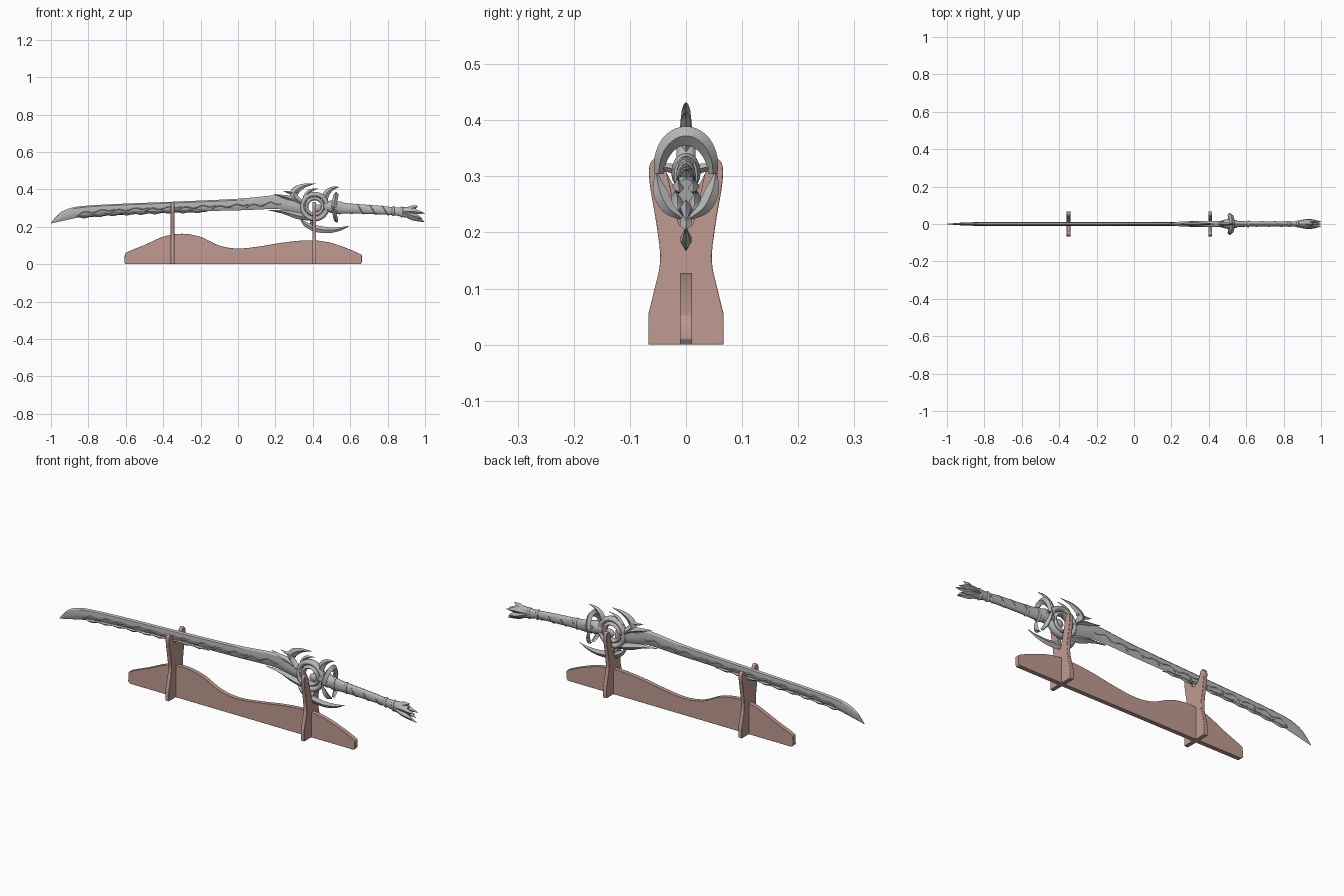
import bpy, bmesh, math
from mathutils import Vector

if "Cube" in bpy.data.objects:
    bpy.data.objects.remove(bpy.data.objects["Cube"])


def material(name, rgb):
    m = bpy.data.materials.new(name)
    m.diffuse_color = (*rgb, 1)
    m.use_nodes = True
    m.node_tree.nodes["Principled BSDF"].inputs["Base Color"].default_value = m.diffuse_color
    return m


STEEL = material("grey steel", (0.47, 0.47, 0.47))
WOOD = material("reddish wood", (0.53, 0.33, 0.29))
DIAMOND = [(1, 0), (0, 1), (-1, 0), (0, -1)]
BLADE = [(1, 0), (.75, .75), (.1, 1), (-.4, .9), (-1, 0), (-.4, -.9), (.1, -1), (.75, -.75)]
ROUND = [(math.cos(i * math.pi / 8), math.sin(i * math.pi / 8)) for i in range(16)]
X, Y = Vector((1, 0, 0)), Vector((0, 1, 0))


def smooth(rows, k=6):
    """Catmull-Rom curve through rows of any length."""
    p = [rows[0]] + list(rows) + [rows[-1]]
    out = []
    for i in range(1, len(p) - 2):
        for j in range(k):
            t = j / k
            out.append(tuple(.5 * (2 * b + (c - a) * t + (2 * a - 5 * b + 4 * c - d) * t * t
                             + (3 * b - a - 3 * c + d) * t ** 3)
                             for a, b, c, d in zip(*p[i - 1:i + 3])))
    return out + [tuple(rows[-1])]


def finish(name, bm, mat, bevel=0):
    bmesh.ops.recalc_face_normals(bm, faces=bm.faces)
    me = bpy.data.meshes.new(name)
    bm.to_mesh(me)
    bm.free()
    me.materials.append(mat)
    ob = bpy.data.objects.new(name, me)
    bpy.context.collection.objects.link(ob)
    if bevel:
        mod = ob.modifiers.new("soft edges", 'BEVEL')
        mod.width, mod.segments, mod.limit_method = bevel, 2, 'ANGLE'
    bpy.ops.object.select_all(action='DESELECT')
    ob.select_set(True)
    bpy.context.view_layer.objects.active = ob
    bpy.ops.object.shade_smooth_by_angle(angle=math.radians(32))
    return ob


def sweep(name, rows, section=DIAMOND, normal=Y, upright=False, k=6):
    """Loft a section along rows of (x, y, z, half width, half thickness)."""
    rows = smooth(rows, k)
    bm = bmesh.new()
    pts = [Vector(r[:3]) for r in rows]
    rings = []
    for i, r in enumerate(rows):
        d = pts[min(i + 1, len(pts) - 1)] - pts[max(i - 1, 0)]
        side = Vector((0, 0, 1)) if upright else d.cross(normal).normalized()
        a, b = max(r[3], .0006), max(r[4], .0006)
        rings.append([bm.verts.new(pts[i] + side * (a * u) + normal * (b * v)) for u, v in section])
    n = len(section)
    for p, q in zip(rings, rings[1:]):
        for i in range(n):
            bm.faces.new((p[i], p[(i + 1) % n], q[(i + 1) % n], q[i]))
    bm.faces.new(rings[0])
    bm.faces.new(rings[-1])
    return finish(name, bm, STEEL)


def plate(name, pts, thick, bevel, mat):
    """Extrude a closed outline of 3D points along the vector thick."""
    bm = bmesh.new()
    f = bm.faces.new([bm.verts.new(Vector(p) - thick / 2) for p in pts])
    ext = bmesh.ops.extrude_face_region(bm, geom=[f])
    bmesh.ops.translate(bm, vec=thick, verts=[v for v in ext['geom'] if isinstance(v, bmesh.types.BMVert)])
    return finish(name, bm, mat, bevel)


def torus(name, loc, R, r, rot, scale=(1, 1, 1)):
    bpy.ops.mesh.primitive_torus_add(location=loc, rotation=rot, major_radius=R, minor_radius=r,
                                     major_segments=40, minor_segments=10)
    ob = bpy.context.object
    ob.name, ob.scale = name, scale
    ob.data.materials.append(STEEL)
    bpy.ops.object.shade_smooth_by_angle(angle=math.radians(40))


# stand: wavy long board
top = smooth([(-.605, .055), (-.59, .066), (-.5, .103), (-.4, .147), (-.3, .163), (-.2, .146), (-.1, .1),
              (0, .084), (.12, .096), (.25, .117), (.38, .128), (.48, .118), (.57, .09), (.65, .056), (.662, .045)])
outline = [(-.598, 0), (-.608, .01)] + top + [(.662, .01), (.655, 0)]
plate("stand_board", [(x, 0, z) for x, z in outline], Y * .022, .003, WOOD)

# stand: two forked uprights
for name, x, low in (("upright_blade_end", -.35, .268), ("upright_handle_end", .408, .205)):
    half = [(.067, 0)] + smooth([(.067, .055), (.056, .1), (.046, .15), (.052, .21), (.063, .275), (.066, .305),
                                 (.064, .322), (.055, .332), (.042, .325), (.034, .305),
                                 (.022, (low + .3) / 2), (.012, low + .008)], 4)
    pts = half + [(0, low)] + [(-y, z) for y, z in reversed(half)]
    plate(name, [(x, y, z) for y, z in pts], X * .02, .002, WOOD)

# blade: (x, top, bottom, half thickness)
prof = [(-1, .222, .218, .001), (-.955, .272, .228, .005), (-.9, .299, .24, .008), (-.82, .312, .255, .009),
        (-.65, .322, .268, .009), (-.35, .334, .28, .009), (0, .35, .288, .009), (.2, .368, .295, .010),
        (.27, .352, .283, .011), (.36, .335, .265, .012)]
sweep("blade", [(x, 0, (t + b) / 2, (t - b) / 2, w) for x, t, b, w in prof], BLADE, upright=True)


def at(x, f):
    """Height on the blade at x, f = 0 bottom to 1 top."""
    for p, q in zip(prof, prof[1:]):
        if x <= q[0]:
            t = (x - p[0]) / (q[0] - p[0])
            b = p[2] + t * (q[2] - p[2])
            return b + f * (p[1] + t * (q[1] - p[1]) - b)


# ragged flame scrolls along the lower edge, raised scrolls on both faces
for i in range(9):
    x = -.87 + i * .075
    sweep("edge_flame", [(x, 0, at(x, .2), .001, .004), (x + .045, 0, at(x + .045, .0), .009, .009),
                         (x + .08, 0, at(x + .08, .02), .006, .007), (x + .11, 0, at(x + .11, -.1), .0, .002)], k=4)
for s in (-1, 1):
    for i in range(12):
        x, f = -.86 + i * .09, .28 + .08 * (i % 2)
        sweep("face_scroll", [(x, s * .008, at(x, f - .12), .001, .002), (x + .04, s * .0085, at(x + .04, f + .15), .004, .003),
                              (x + .08, s * .0085, at(x + .08, f), .003, .003),
                              (x + .12, s * .008, at(x + .12, f + .2), .0, .001)], k=4)

# blade root: spikes and forked claws behind the blade
sweep("root_spike", [(.19, 0, .375, 0, .003), (.24, 0, .362, .009, .012), (.3, 0, .345, .018, .014), (.37, 0, .31, .02, .016)])
sweep("root_lower_claw", [(.16, 0, .289, 0, .004), (.24, 0, .28, .01, .012), (.31, 0, .262, .018, .015),
                          (.36, 0, .25, .015, .014), (.4, 0, .24, .006, .01)])
sweep("upper_horn", [(.415, 0, .431, 0, .002), (.355, 0, .42, .011, .007), (.31, 0, .395, .021, .01),
                     (.3, 0, .365, .02, .012), (.33, 0, .335, .016, .014), (.37, 0, .315, .01, .012)])
sweep("upper_horn_barb", [(.24, 0, .392, 0, .002), (.275, 0, .384, .008, .007), (.32, 0, .385, .012, .009)])
sweep("inner_horn", [(.43, 0, .405, 0, .002), (.385, 0, .392, .009, .007), (.36, 0, .36, .012, .01), (.36, 0, .32, .01, .01)])
sweep("lower_horn", [(.335, 0, .242, .004, .006), (.365, 0, .212, .013, .009), (.42, 0, .19, .018, .01),
                     (.49, 0, .182, .015, .009), (.55, 0, .19, .009, .006), (.597, 0, .206, 0, .002)])
sweep("lower_horn_stem", [(.4, 0, .245, .014, .012), (.395, 0, .22, .01, .01), (.41, 0, .195, .008, .008)])
sweep("rear_horn", [(.542, 0, .413, 0, .002), (.505, 0, .405, .01, .007), (.475, 0, .38, .017, .01),
                    (.465, 0, .345, .016, .013), (.475, 0, .31, .01, .012)])

# round hub: nested rings
HUB, FLAT = (.41, 0, .308), (math.pi / 2, 0, 0)
torus("hub_outer_ring", HUB, .066, .013, FLAT, (1, 1, 1.35))
torus("hub_inner_ring", HUB, .043, .009, FLAT, (1, 1, 2))
bpy.ops.mesh.primitive_uv_sphere_add(segments=20, ring_count=12, radius=1, location=(.425, 0, .3))
core = bpy.context.object
core.name, core.scale = "hub_core", (.024, .012, .02)
core.data.materials.append(STEEL)
bpy.ops.object.shade_smooth()

# cross guard: upper arch and two lower crescents facing the hand
arch = []
for i in range(13):
    a = math.pi * (-.02 + 1.04 * i / 12)
    w = .008 + .009 * math.sin(math.pi * i / 12)
    arch.append((.512 + .012 * math.sin(a), .048 * math.cos(a), .308 + .064 * math.sin(a), w, .014))
sweep("guard_arch", arch, normal=X, k=2)
for s in (-1, 1):
    sweep("guard_crescent", [(.505, s * .054, .312, 0, .003), (.515, s * .047, .275, .012, .01),
                             (.522, s * .032, .245, .012, .012), (.528, s * .008, .226, .004, .008)], normal=X)
sweep("guard_neck", [(.46, 0, .308, .02, .016), (.5, 0, .308, .034, .026), (.525, 0, .305, .03, .024),
                     (.55, 0, .302, .033, .018)], ROUND)
for s in (-1, 1):
    sweep("guard_strut", [(.51, 0, .305, .01, .01), (.51, s * .03, .315, .008, .008), (.51, s * .05, .315, .005, .008)], normal=X)

# grip with collars and a spiral wrap
grip = [(.53, .303, .034, .018), (.57, .299, .029, .016), (.62, .297, .026, .014), (.75, .29, .023, .013),
        (.83, .284, .021, .013), (.88, .279, .026, .016), (.92, .276, .03, .019), (.95, .27, .026, .017)]
sweep("grip", [(x, 0, z, a, b) for x, z, a, b in grip], ROUND)
for x, z, r in ((.545, .301, .03), (.61, .297, .024), (.83, .284, .021), (.875, .279, .024)):
    torus("grip_collar", (x, 0, z), r, .005, (0, math.pi / 2, 0), (1, .62, 1.3))
wrap = []
for i in range(37):
    t = i / 36
    a = t * 6 * math.pi
    wrap.append((.62 + .2 * t, .0135 * math.cos(a), .297 - .012 * t + (.025 - .003 * t) * math.sin(a), .003, .0025))
sweep("grip_wrap", wrap, k=2)

# pommel: crown of claws
for dy, tip, mid in ((0, (.962, .312), .298), (.012, (1, .272), .283), (-.012, (1, .272), .283), (0, (1, .225), .252),
                     (.014, (.985, .24), .262), (-.014, (.985, .24), .262)):
    sweep("pommel_claw", [(.87, dy * .6, .279, .006, .008), (.925, dy * 1.1, mid, .014, .011),
                          (.965 if tip[0] > .97 else .945, dy * 1.1, (mid + tip[1]) / 2, .01, .008),
                          (tip[0], dy, tip[1], 0, .002)])
